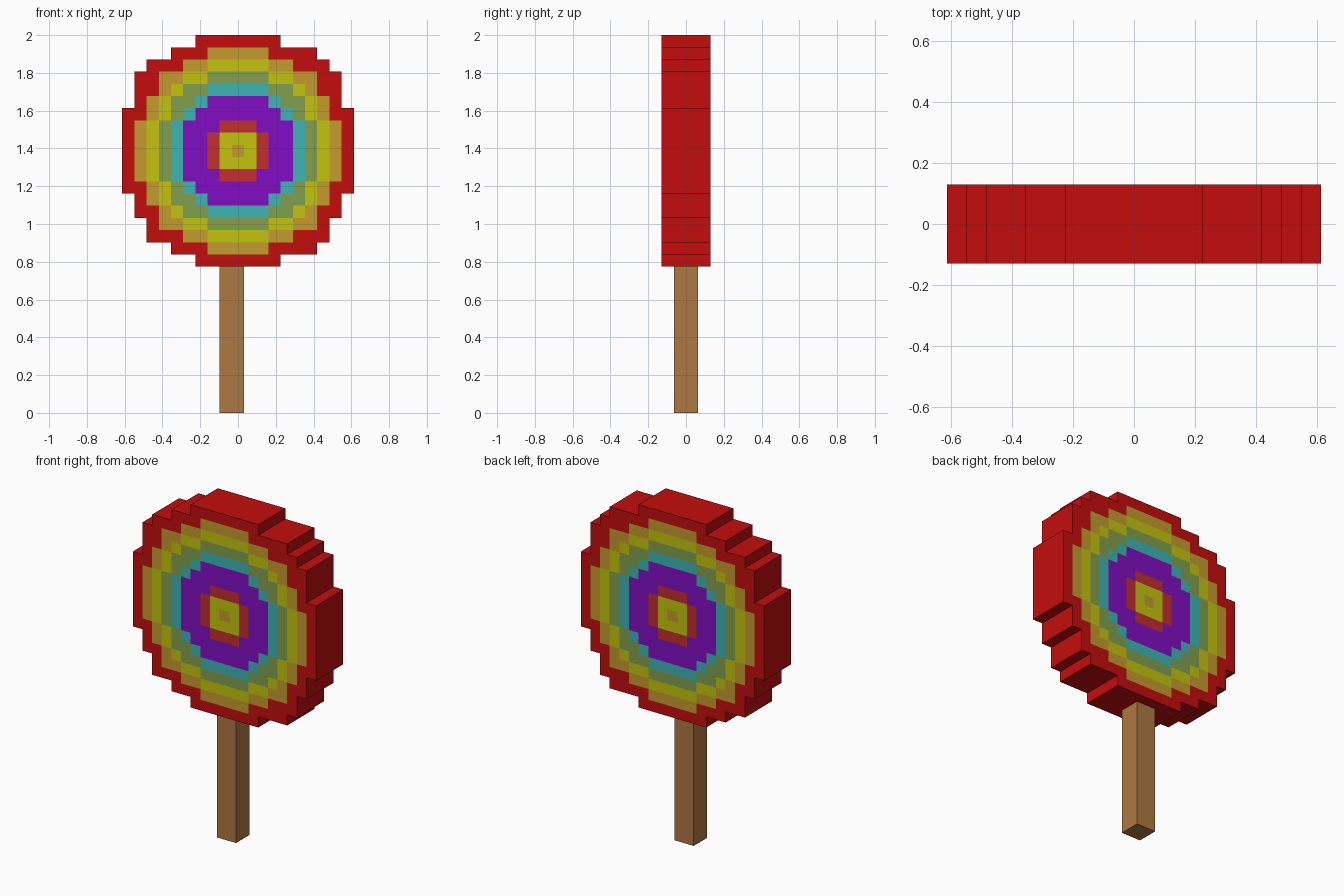
import bpy, bmesh

cube = bpy.data.objects.get("Cube")
if cube:
    bpy.data.objects.remove(cube, do_unlink=True)

U = 2 / 31          # one block
CENTRE = 21.5       # disc centre height, in blocks


def linear(v):
    v /= 255
    return v / 12.92 if v < 0.04 else ((v + 0.055) / 1.055) ** 2.4


def material(name, rgb):
    m = bpy.data.materials.new(name)
    m.use_nodes = True
    col = [linear(c) for c in rgb] + [1]
    m.diffuse_color = col
    m.node_tree.nodes["Principled BSDF"].inputs["Base Color"].default_value = col
    return m


def add_object(name, bm, mats):
    mesh = bpy.data.meshes.new(name)
    bm.to_mesh(mesh)
    bm.free()
    for m in mats:
        mesh.materials.append(m)
    obj = bpy.data.objects.new(name, mesh)
    bpy.context.collection.objects.link(obj)
    return obj


red = material("red", (195, 13, 13))
gold = material("gold", (195, 155, 46))
yellow = material("yellow", (195, 195, 13))
green = material("green", (130, 160, 78))
cyan = material("cyan", (61, 181, 181))
purple = material("purple", (129, 13, 194))
soft_red = material("soft red", (195, 46, 46))
wood = material("wood", (174, 120, 67))
mats = [red, gold, yellow, green, cyan, purple, soft_red]

# Rings from outside in: half width in blocks for each row away from the centre
rings = [
    (gold, [8, 8, 8, 7, 7, 6, 6, 4, 2]),
    (yellow, [7, 7, 7, 6, 6, 5, 4, 2]),
    (green, [6, 6, 6, 5, 5, 4, 2]),
    (cyan, [5, 5, 5, 4, 3, 2]),
    (purple, [4, 4, 4, 3, 2]),
    (soft_red, [2, 2, 1]),
    (yellow, [1, 1]),
    (gold, [0]),
]
outline = [9, 9, 9, 9, 8, 8, 8, 7, 6, 3]


def row_extent(row):
    """Leftmost and rightmost block of a disc row; slightly uneven steps."""
    half = 7 if row == -6 else outline[abs(row)]
    return (-5 if abs(row) == 8 else -half), half


def block_material(col, row):
    found = red
    for mat, widths in rings:
        if abs(row) < len(widths) and abs(col) <= widths[abs(row)]:
            found = mat
    return mats.index(found)


# Candy disc: a sheet of coloured blocks, thickened about its middle
bm = bmesh.new()
for row in range(-9, 10):
    first, last = row_extent(row)
    for col in range(first, last + 1):
        corners = [(-.5, -.5), (.5, -.5), (.5, .5), (-.5, .5)]
        face = bm.faces.new([bm.verts.new(((col + dx) * U, 0, (CENTRE + row + dz) * U))
                             for dx, dz in corners])
        face.material_index = block_material(col, row)
bmesh.ops.remove_doubles(bm, verts=bm.verts, dist=U / 10)
disc = add_object("candy_disc", bm, mats)
solid = disc.modifiers.new("thickness", 'SOLIDIFY')
solid.thickness = 4 * U
solid.offset = 0

# Stick: square bar, half a block off centre
bm = bmesh.new()
bmesh.ops.create_cube(bm, size=1)
bmesh.ops.scale(bm, vec=(2 * U, 2 * U, 12 * U), verts=bm.verts)
bmesh.ops.translate(bm, vec=(-U / 2, 0, 6 * U), verts=bm.verts)
add_object("stick", bm, [wood])
